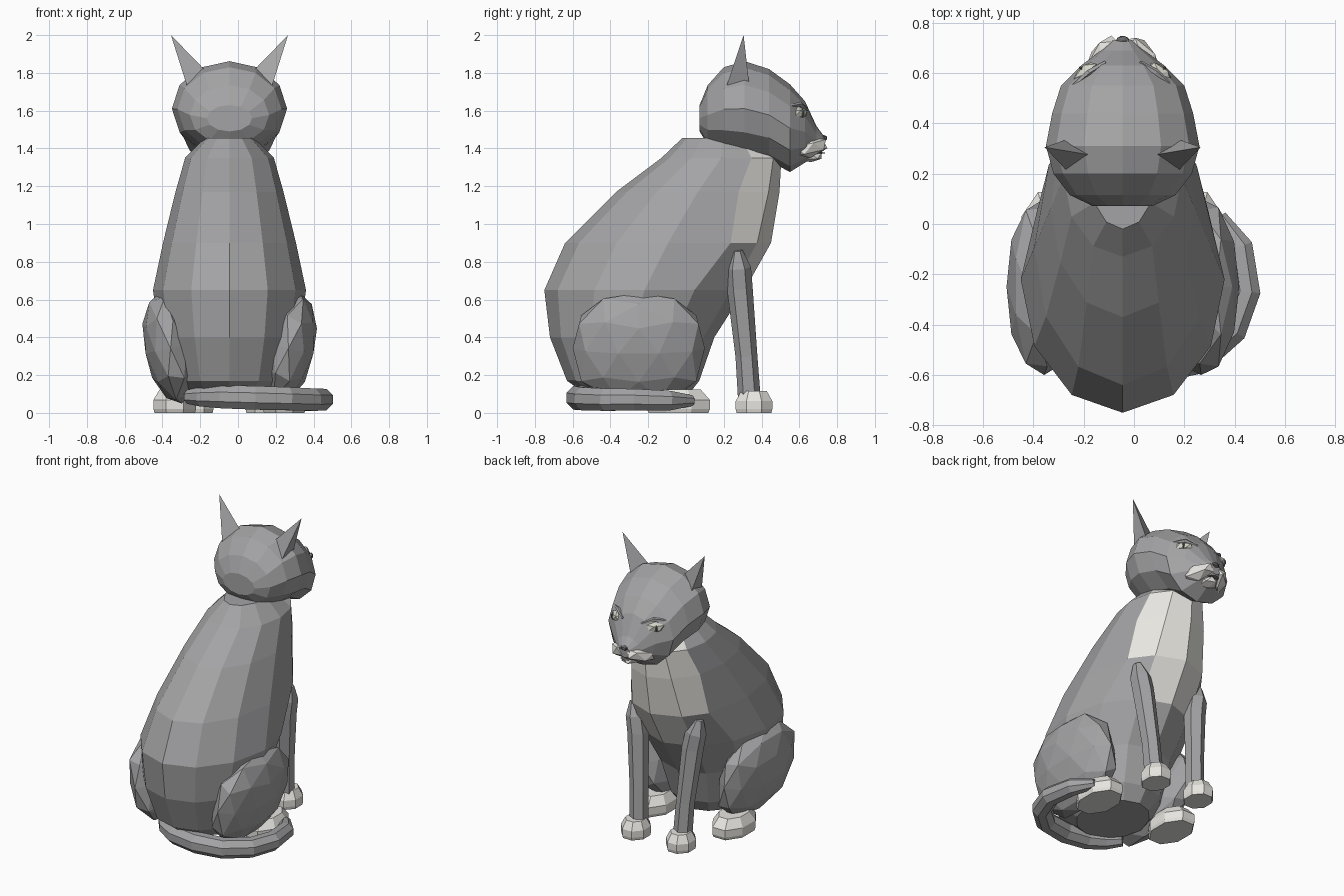
import bpy, bmesh, math
from mathutils import Vector, Matrix

if "Cube" in bpy.data.objects:
    bpy.data.objects.remove(bpy.data.objects["Cube"])

CX = -0.045  # the animal's symmetry axis


def material(name, rgb):
    m = bpy.data.materials.new(name)
    m.diffuse_color = (*rgb, 1)
    m.use_nodes = True
    m.node_tree.nodes["Principled BSDF"].inputs["Base Color"].default_value = m.diffuse_color
    return m


GREY = material("grey_fur", (0.37, 0.37, 0.38))
WHITE = material("white_fur", (0.80, 0.785, 0.745))
EYE = material("pale_eye", (0.66, 0.66, 0.58))
DARK = material("dark_nose", (0.14, 0.14, 0.145))


def finish(bm, name, *mats):
    bmesh.ops.recalc_face_normals(bm, faces=bm.faces[:])
    me = bpy.data.meshes.new(name)
    bm.to_mesh(me)
    bm.free()
    for m in mats:
        me.materials.append(m)
    ob = bpy.data.objects.new(name, me)
    bpy.context.collection.objects.link(ob)
    return ob


def loft(name, rings, mats, rule=None):
    """Skin equal-sized closed rings and cap both ends."""
    bm = bmesh.new()
    vs = [[bm.verts.new(p) for p in r] for r in rings]
    n = len(rings[0])
    for s in range(len(vs) - 1):
        for i in range(n):
            j = (i + 1) % n
            f = bm.faces.new((vs[s][i], vs[s][j], vs[s + 1][j], vs[s + 1][i]))
            if rule:
                f.material_index = rule(s, i)
    bm.faces.new(vs[0])
    bm.faces.new(vs[-1])
    return finish(bm, name, *mats)


def tube(name, pts, radii, sides, up, mat):
    pts = [Vector(p) for p in pts]
    rings = []
    for k, p in enumerate(pts):
        t = (pts[min(k + 1, len(pts) - 1)] - pts[max(k - 1, 0)]).normalized()
        u = t.cross(Vector(up)).normalized()
        v = u.cross(t)
        ring = []
        for i in range(sides):
            a = math.tau * (i + 0.5) / sides
            ring.append(p + (u * math.cos(a) + v * math.sin(a)) * radii[k])
        rings.append(ring)
    return loft(name, rings, [mat])


def ball(name, loc, size, mat, tilt=0.0, yaw=0.0, pitch=0.0, detail=1, boxy=0.0):
    bm = bmesh.new()
    bmesh.ops.create_icosphere(bm, subdivisions=detail, radius=1)
    for v in bm.verts:
        v.co *= 1 + boxy * (v.co.y * v.co.z) ** 2
    m = (Matrix.Translation(loc) @ Matrix.Rotation(yaw, 4, 'Z') @ Matrix.Rotation(tilt, 4, 'Y')
         @ Matrix.Rotation(pitch, 4, 'X') @ Matrix.Diagonal((*size, 1)))
    bmesh.ops.transform(bm, matrix=m, verts=bm.verts[:])
    return finish(bm, name, mat)


def paw(name, x, y, rx, ry, h):
    rings = []
    for z, k in ((0, 0.95), (0.02, 1), (h * 0.55, 1), (h, 0.7)):
        rings.append([(x + rx * k * math.cos(a), y + ry * k * math.sin(a), z)
                      for a in (math.tau * (i + 0.5) / 8 for i in range(8))])
    loft(name, rings, [WHITE])


# Body: stacked egg-shaped rings (z, back y, front y, half width, front narrowing)
body = [(0.08, -0.50, 0.00, 0.22, 0.1), (0.17, -0.63, 0.07, 0.31, 0.1),
        (0.40, -0.72, 0.15, 0.37, 0.1), (0.65, -0.75, 0.31, 0.405, 0.05),
        (0.90, -0.64, 0.45, 0.352, -0.08), (1.17, -0.37, 0.495, 0.286, -0.06),
        (1.35, -0.13, 0.505, 0.235, 0), (1.455, -0.02, 0.40, 0.13, 0)]
rings = []
for z, y0, y1, w, nar in body:
    ring = []
    for i in range(12):
        a = math.tau * i / 12
        if z == 0.90 and i in (4, 8):  # the bib tapers towards the belly
            a += 0.13 * (6 - i) / 2
        narrow = 1 - nar * max(0, -math.cos(a))
        ring.append((CX + w * narrow * math.sin(a),
                     (y0 + y1) / 2 - (y1 - y0) / 2 * math.cos(a), z))
    rings.append(ring)


def bib(s, i):
    return int((s >= 4 and 4 <= i <= 7) or (s == 3 and i in (5, 6)))


loft("body", rings, [GREY, WHITE], bib)

# Head: rings from nape to nose (y, bottom z, top z, half width)
head = [(0.072, 1.49, 1.63, 0.12), (0.115, 1.42, 1.735, 0.21),
        (0.20, 1.385, 1.83, 0.275), (0.31, 1.36, 1.862, 0.305),
        (0.44, 1.335, 1.82, 0.28), (0.55, 1.275, 1.74, 0.245),
        (0.63, 1.325, 1.65, 0.165), (0.69, 1.36, 1.52, 0.085),
        (0.73, 1.39, 1.465, 0.04)]
rings = []
for y, z0, z1, w in head:
    rings.append([(CX + w * math.sin(a), y, (z0 + z1) / 2 + (z1 - z0) / 2 * math.cos(a))
                  for a in (math.tau * i / 12 for i in range(12))])
loft("head", rings, [GREY])

# Nose, chin and mouth line
ball("nose", (CX, 0.728, 1.455), (0.03, 0.022, 0.018), DARK)
ball("chin", (CX, 0.66, 1.36), (0.06, 0.068, 0.033), WHITE)
ball("mouth", (CX, 0.70, 1.376), (0.045, 0.042, 0.006), DARK)

# Tail: curls from the rump around one side
tube("tail",
     [(-0.26, -0.42, 0.085), (-0.19, -0.49, 0.085), (-0.08, -0.55, 0.085), (0.09, -0.57, 0.08),
      (0.26, -0.535, 0.075), (0.39, -0.42, 0.07), (0.445, -0.27, 0.07), (0.42, -0.09, 0.065),
      (0.34, 0.03, 0.065)],
     [0.04, 0.055, 0.066, 0.068, 0.066, 0.064, 0.062, 0.056, 0.03], 8, (0, 0, 1), GREY)

for s, side in ((-1, "left"), (1, "right")):
    def X(d):
        return CX + s * d

    # Hind leg
    ball(side + "_thigh", (X(0.312), -0.25, 0.342), (0.142, 0.35, 0.298), GREY,
         tilt=s * 0.2, detail=2, boxy=0.42)
    paw(side + "_hind_paw", X(0.29), -0.04, 0.122, 0.18, 0.125)

    # Front leg: splays outward into the shoulder
    tube(side + "_front_leg",
         [(X(0.165), 0.335, 0.08), (X(0.175), 0.32, 0.30), (X(0.205), 0.285, 0.66),
          (X(0.225), 0.278, 0.77), (X(0.245), 0.272, 0.86)],
         [0.06, 0.058, 0.068, 0.066, 0.028], 6, (0, 1, 0), GREY)
    paw(side + "_front_paw", X(0.17), 0.36, 0.092, 0.105, 0.115)

    # Ear: slim leaning pyramid
    bm = bmesh.new()
    tip, a, b, c = [bm.verts.new((X(x), y, z)) for x, y, z in
                    ((0.31, 0.305, 2.0), (0.22, 0.21, 1.715),
                     (0.13, 0.275, 1.815), (0.225, 0.335, 1.735))]
    for f in ((tip, a, b), (tip, b, c), (tip, c, a), (a, c, b)):
        bm.faces.new(f)
    finish(bm, side + "_ear", GREY)

    # Muzzle puff, eye, pupil and brow
    ball(side + "_muzzle", (X(0.078), 0.652, 1.405), (0.062, 0.115, 0.054), WHITE,
         yaw=s * 0.5, pitch=0.2)
    ball(side + "_eye", (X(0.147), 0.597, 1.586), (0.064, 0.035, 0.036), EYE, yaw=-s * 0.75)
    ball(side + "_pupil", (X(0.164), 0.617, 1.586), (0.007, 0.013, 0.024), DARK, yaw=-s * 0.75)
    tube(side + "_brow", [(X(0.07), 0.642, 1.605), (X(0.135), 0.602, 1.636),
                          (X(0.195), 0.55, 1.625)],
         [0.008, 0.013, 0.008], 5, (0, 0, 1), GREY)
